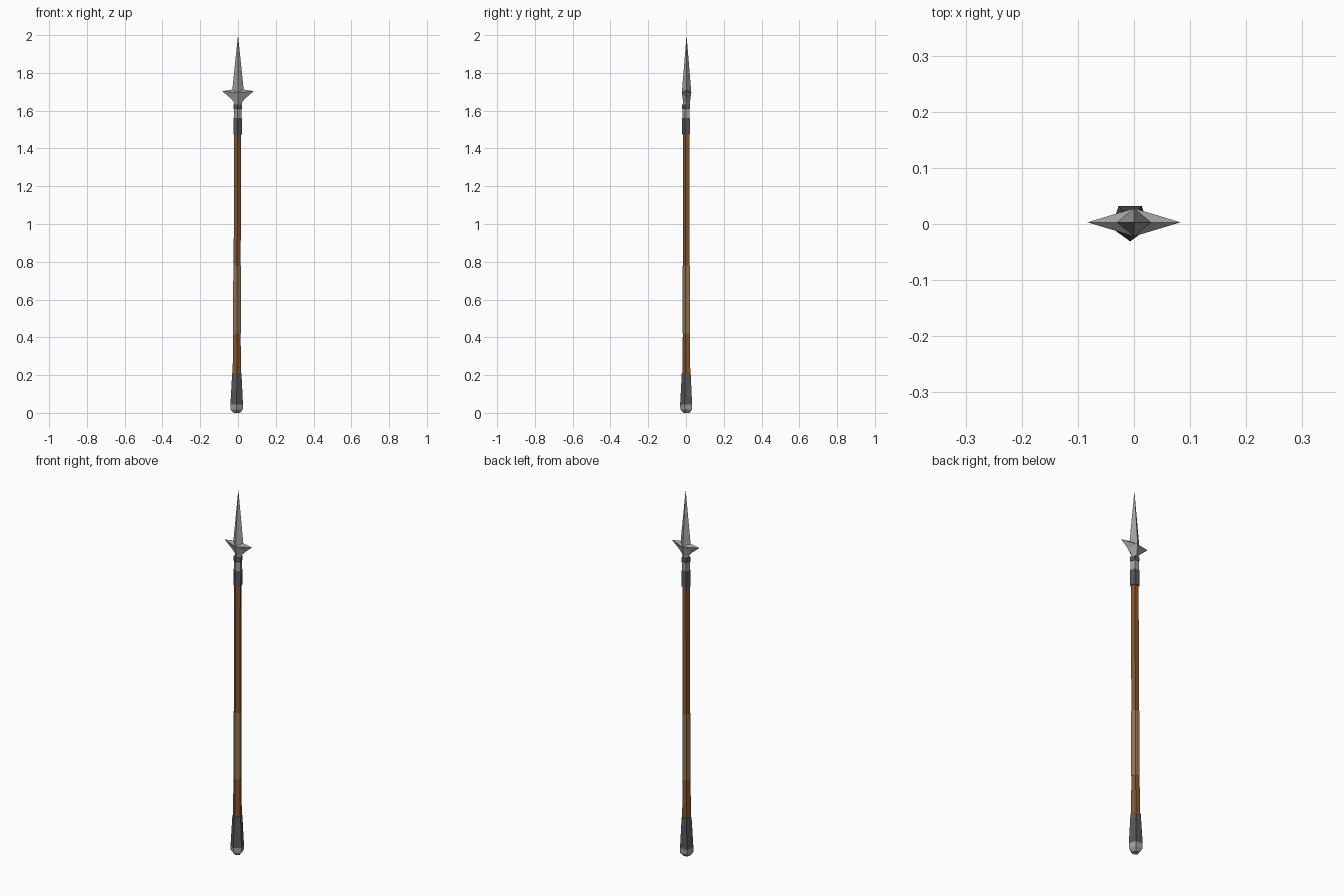
import bpy, bmesh, math

if "Cube" in bpy.data.objects:
    bpy.data.objects.remove(bpy.data.objects["Cube"])


def paint(obj, name, rgb):
    mat = bpy.data.materials.get(name) or bpy.data.materials.new(name)
    mat.diffuse_color = (*rgb, 1)
    mat.use_nodes = True
    mat.node_tree.nodes["Principled BSDF"].inputs["Base Color"].default_value = mat.diffuse_color
    obj.data.materials.append(mat)


def make(name, verts, faces, mat):
    me = bpy.data.meshes.new(name)
    me.from_pydata(verts, [], faces)
    bm = bmesh.new()
    bm.from_mesh(me)
    bmesh.ops.remove_doubles(bm, verts=bm.verts, dist=1e-5)
    bmesh.ops.recalc_face_normals(bm, faces=bm.faces)
    bm.to_mesh(me)
    bm.free()
    obj = bpy.data.objects.new(name, me)
    bpy.context.collection.objects.link(obj)
    paint(obj, *mat)
    return obj


def tube(name, profile, mat, n=5):
    """Five-sided lathe along the slightly leaning pole axis; profile is (z, radius)."""
    verts = []
    for z, r in profile:
        cx, cy = -0.007 + 0.0033 * z, 0.004 - 0.001 * z
        for i in range(n):
            a = -math.pi / 2 + i * math.tau / n
            verts.append((cx + r * math.cos(a), cy + r * math.sin(a), z))
    faces = [tuple(range(n)), tuple(range(len(verts) - n, len(verts)))]
    for k in range(len(profile) - 1):
        for i in range(n):
            j = (i + 1) % n
            faces.append((k * n + i, k * n + j, (k + 1) * n + j, (k + 1) * n + i))
    return make(name, verts, faces, mat)


WOOD = ("wood", (0.25, 0.10, 0.03))
WRAP = ("wrap", (0.32, 0.19, 0.09))
DARK = ("dark_iron", (0.10, 0.10, 0.11))
STEEL = ("steel", (0.36, 0.36, 0.36))

# Pole parts from the bottom up
tube("butt_tip", [(0, 0.018), (0.018, 0.034), (0.045, 0.035)], STEEL)
tube("butt_sleeve", [(0.045, 0.035), (0.21, 0.026)], DARK)
tube("lower_shaft", [(0.21, 0.0235), (0.42, 0.0205)], WOOD)
tube("grip_wrap", [(0.42, 0.0215), (0.78, 0.0215)], WRAP)
tube("upper_shaft", [(0.78, 0.0195), (1.475, 0.0195)], WOOD)
tube("collar", [(1.475, 0.0237), (1.56, 0.0237)], DARK)
tube("socket", [(1.56, 0.021), (1.61, 0.0205)], STEEL)
tube("socket_ring", [(1.608, 0.0225), (1.615, 0.0245), (1.626, 0.0245), (1.633, 0.0225)], DARK)

# Winged spear head: one quarter mirrored to both sides and both faces
yc = 0.003
outline = [(0, 1.993 + 0.007), (0.030, 1.712), (0.083, 1.703), (0.042, 1.668), (0.021, 1.645), (0.019, 1.628)]
verts, faces = [], []
for sx in (1, -1):
    for sy in (1, -1):
        o = len(verts)
        verts += [(sx * x, yc, z) for x, z in outline]
        verts += [(0, yc + sy * 0.025, 1.695), (0, yc + sy * 0.018, 1.645),
                  (0, yc + sy * 0.018, 1.628), (0, yc, 1.628)]
        for f in [(0, 1, 6), (1, 2, 6), (2, 3, 6), (3, 4, 7, 6), (4, 5, 8, 7), (5, 9, 8)]:
            faces.append(tuple(o + i for i in f))
make("spear_head", verts, faces, STEEL)
